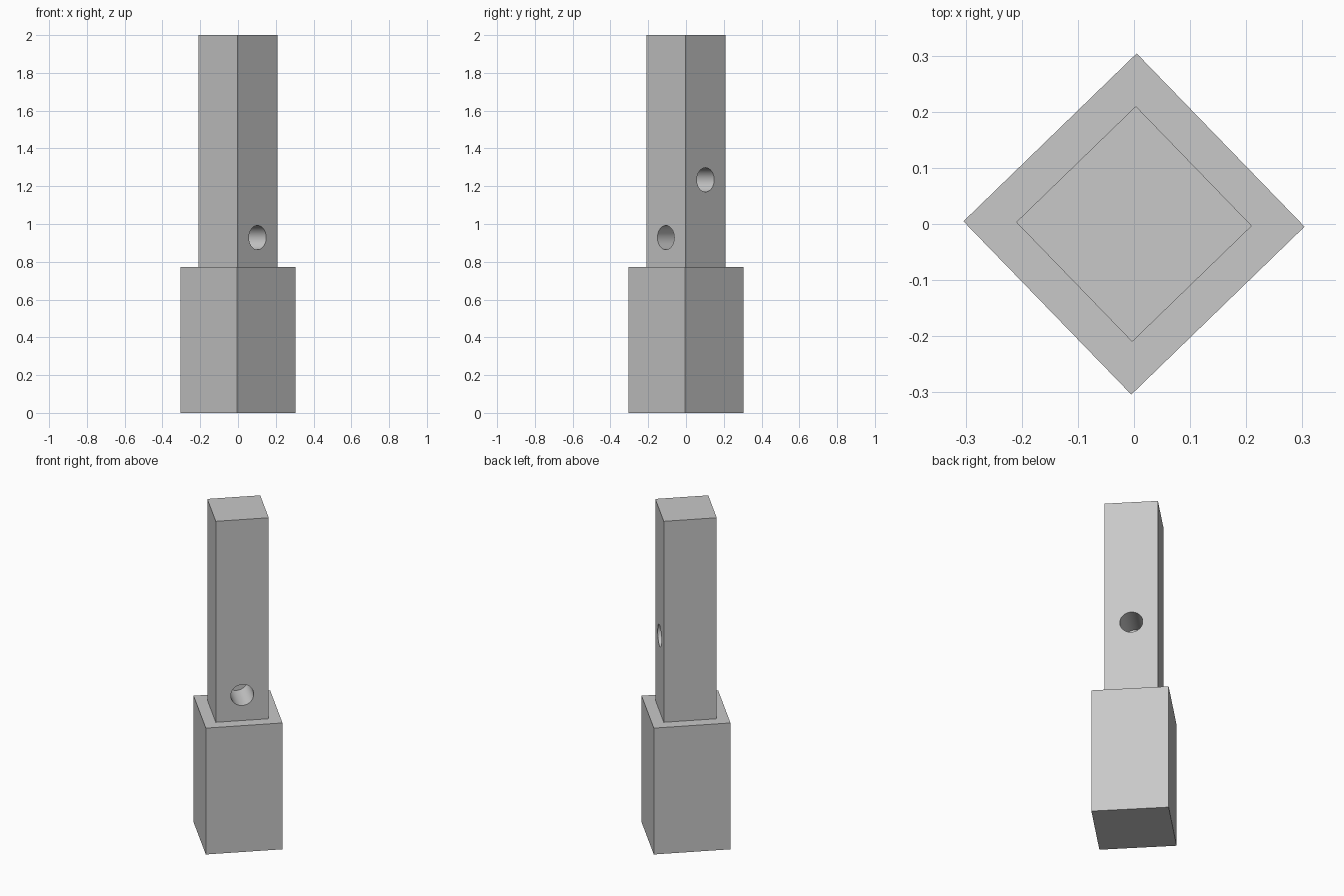
import bpy
from math import radians, sqrt
from mathutils import Matrix, Vector

if "Cube" in bpy.data.objects:
    bpy.data.objects.remove(bpy.data.objects["Cube"])

TURN = Matrix.Rotation(radians(44.1), 4, "Z")
BASE_TOP, HEIGHT = 0.772, 2.0
BASE_SIDE, POST_SIDE = 0.304 * sqrt(2), 0.21 * sqrt(2)
HOLE_RADIUS, HOLE_DEPTH = 0.064, 0.2

grey = bpy.data.materials.new("plain grey")
grey.use_nodes = True
colour = (0.58, 0.58, 0.58, 1)
grey.diffuse_color = colour
grey.node_tree.nodes["Principled BSDF"].inputs["Base Color"].default_value = colour


def block(name, side, bottom, top):
    """Square block turned corner-on to the front."""
    bpy.ops.mesh.primitive_cube_add(size=1)
    obj = bpy.context.object
    obj.name = name
    height = top - bottom
    obj.data.transform(TURN @ Matrix.Translation((0, 0, bottom + height / 2))
                       @ Matrix.Diagonal((side, side, height, 1)))
    obj.data.materials.append(grey)
    return obj


def drill(target, name, axis, z):
    """Blind round hole in the middle of the post side facing the axis."""
    direction = TURN.to_3x3() @ Vector(axis)
    bpy.ops.mesh.primitive_cylinder_add(vertices=48, radius=HOLE_RADIUS, depth=2 * HOLE_DEPTH)
    cutter = bpy.context.object
    cutter.name = name
    cutter.data.transform(Matrix.Translation(direction * POST_SIDE / 2 + Vector((0, 0, z)))
                          @ direction.to_track_quat("Z", "Y").to_matrix().to_4x4())
    cutter.data.materials.append(grey)
    cutter.hide_render = True
    bpy.context.view_layer.objects.active = target
    mod = target.modifiers.new(name, "BOOLEAN")
    mod.operation, mod.object, mod.solver = "DIFFERENCE", cutter, "EXACT"
    bpy.ops.object.modifier_apply(modifier=mod.name)
    bpy.data.objects.remove(cutter)


# Wide base and slimmer post
block("base", BASE_SIDE, 0, BASE_TOP)
post = block("post", POST_SIDE, BASE_TOP, HEIGHT)

# Two blind holes on neighbouring sides
drill(post, "lower_hole", (0, -1, 0), 0.928)
drill(post, "upper_hole", (1, 0, 0), 1.234)

# Smooth hole walls, sharp edges elsewhere
bpy.ops.object.select_all(action="DESELECT")
post.select_set(True)
bpy.context.view_layer.objects.active = post
bpy.ops.object.shade_smooth_by_angle(angle=radians(30))
